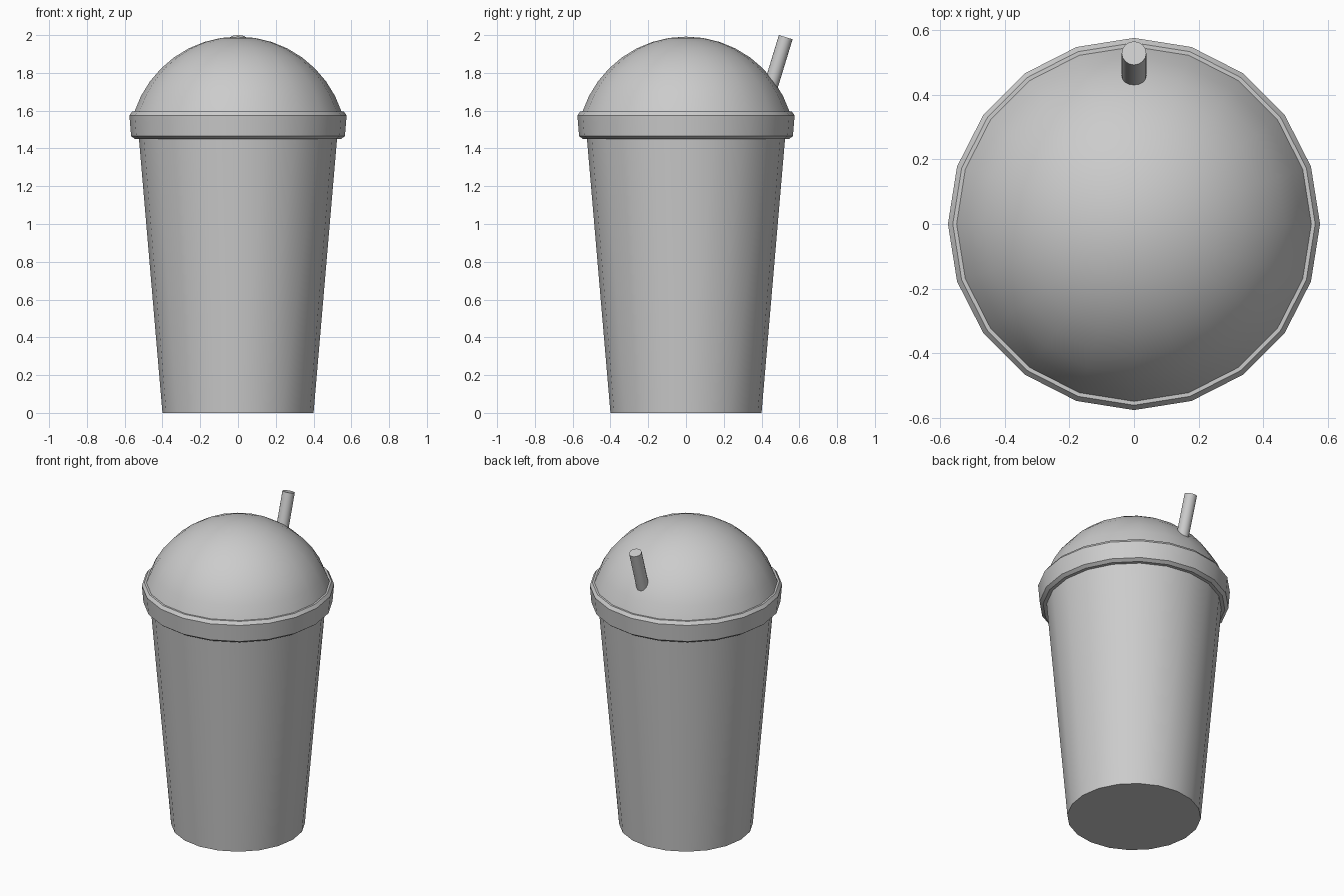
import bpy, bmesh, math
from mathutils import Matrix, Vector

if "Cube" in bpy.data.objects:
    bpy.data.objects.remove(bpy.data.objects["Cube"])

SIDES = 20


def lathe(name, profile, sides=SIDES, matrix=None, angle=30):
    """Revolve (radius, z) points around z; radius 0 makes a pole."""
    bm = bmesh.new()
    rings = []
    for r, z in profile:
        n = 1 if r == 0 else sides
        rings.append([bm.verts.new((r * math.cos(2 * math.pi * i / sides),
                                    r * math.sin(2 * math.pi * i / sides), z))
                      for i in range(n)])
    for a, b in zip(rings, rings[1:]):
        for i in range(sides):
            j = (i + 1) % sides
            corners = [a[i % len(a)], a[j % len(a)], b[j % len(b)], b[i % len(b)]]
            bm.faces.new(list(dict.fromkeys(corners)))
    # Flat caps on open ends
    if len(rings[0]) > 1:
        bm.faces.new(rings[0][::-1])
    if len(rings[-1]) > 1:
        bm.faces.new(rings[-1])
    bmesh.ops.recalc_face_normals(bm, faces=bm.faces)
    if matrix:
        bm.transform(matrix)
    mesh = bpy.data.meshes.new(name)
    bm.to_mesh(mesh)
    bm.free()
    obj = bpy.data.objects.new(name, mesh)
    bpy.context.collection.objects.link(obj)
    bpy.ops.object.select_all(action='DESELECT')
    obj.select_set(True)
    bpy.context.view_layer.objects.active = obj
    bpy.ops.object.shade_smooth_by_angle(angle=math.radians(angle))
    return obj


# Tapered cup
lathe("cup", [(0.40, 0), (0.526, 1.47)])

# Lid rim with bevelled edges
lathe("lid_rim", [(0.545, 1.45), (0.566, 1.465), (0.575, 1.575), (0.56, 1.595)])

# Domed lid: cap of a sphere
R, CENTRE = 0.577, 1.415
steps = 8
dome = [(R * math.sin(math.radians(72 * k / steps)),
         CENTRE + R * math.cos(math.radians(72 * k / steps))) for k in range(steps, 0, -1)]
lathe("lid_dome", dome + [(0, CENTRE + R)])

# Straw leaning backwards through the dome
tilt = math.radians(17)
top = Vector((0, 0.528, 1.989))
place = Matrix.Translation(top) @ Matrix.Rotation(-tilt, 4, 'X')
lathe("straw", [(0.038, -0.5), (0.038, 0)], 16, place)
